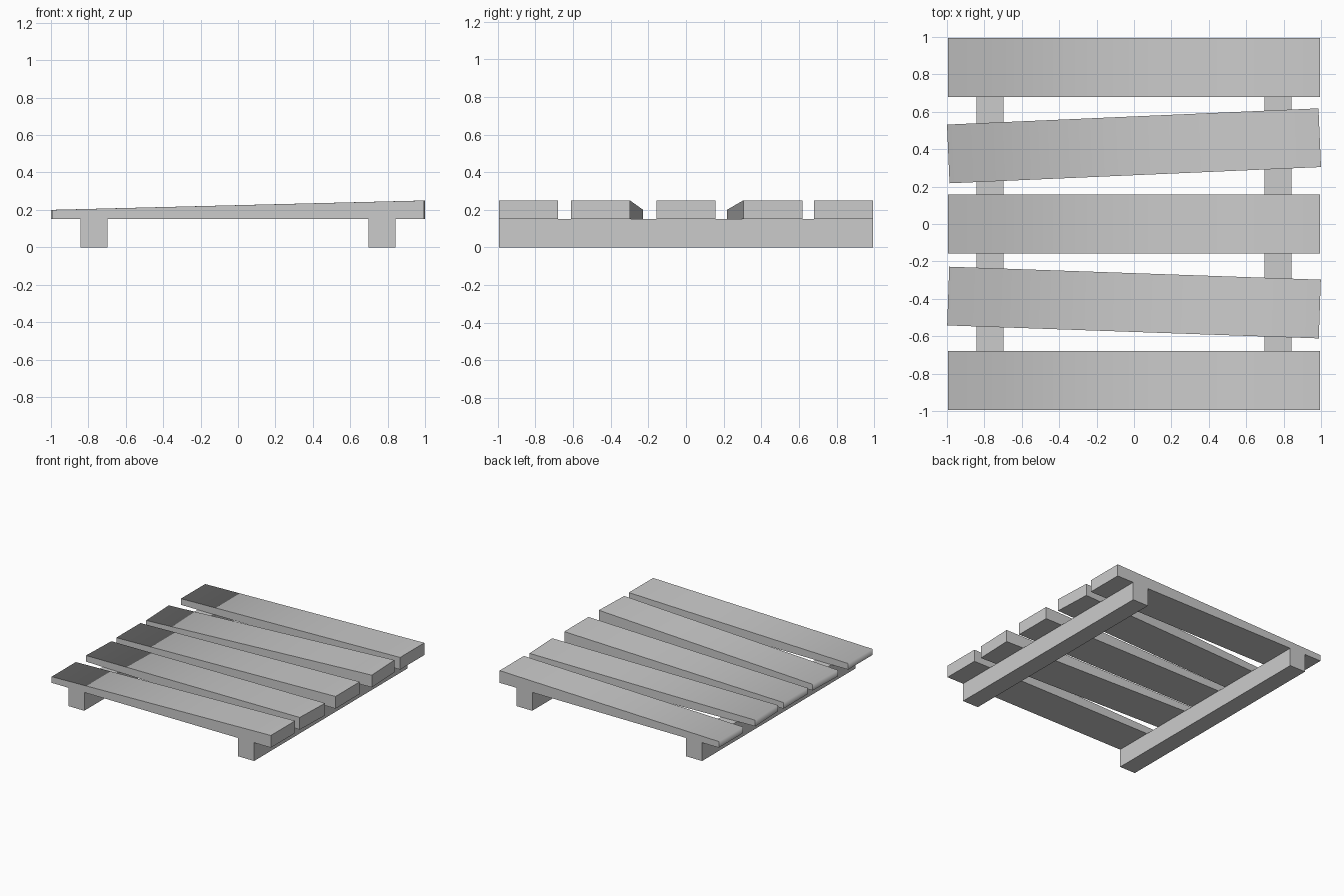
import bpy
from math import radians

if "Cube" in bpy.data.objects:
    bpy.data.objects.remove(bpy.data.objects["Cube"])

HALF = 0.994       # half length of planks and beams
Z_SEAM = 0.15      # where the planks rest on the beams


def block(name, hx, hy, z0, z_left, z_right, loc, turn=0.0, smooth=None):
    """Box whose top may slope from the -x end to the +x end."""
    verts = [(sx * hx, sy * hy, z) for sx, top in ((-1, z_left), (1, z_right))
             for sy in (-1, 1) for z in (z0, top)]
    faces = [(0, 1, 3, 2), (4, 6, 7, 5), (0, 4, 5, 1),
             (2, 3, 7, 6), (0, 2, 6, 4), (1, 5, 7, 3)]
    mesh = bpy.data.meshes.new(name)
    mesh.from_pydata(verts, [], faces)
    mesh.update()
    obj = bpy.data.objects.new(name, mesh)
    obj.location = (*loc, 0)
    obj.rotation_euler.z = radians(turn)
    bpy.context.collection.objects.link(obj)
    if smooth is not None:
        bpy.ops.object.select_all(action='DESELECT')
        obj.select_set(True)
        bpy.context.view_layer.objects.active = obj
        bpy.ops.object.shade_smooth_by_angle(angle=radians(smooth))
    return obj


# Two support beams running front to back
for side, x in (("left", -0.77), ("right", 0.77)):
    block(f"{side}_beam", 0.072, HALF, 0, Z_SEAM, Z_SEAM, (x, 0))

# Five wedge-shaped planks, two of them slightly askew;
# only the thin end's upper edge (under 89 degrees) is smoothed
planks = [(-0.837, 0), (-0.42, -2), (0, 0), (0.418, 2.5), (0.837, 0)]
for i, (y, turn) in enumerate(planks, 1):
    block(f"plank_{i}", HALF, 0.157, Z_SEAM, 0.2, 0.25, (0, y), turn, smooth=89)
